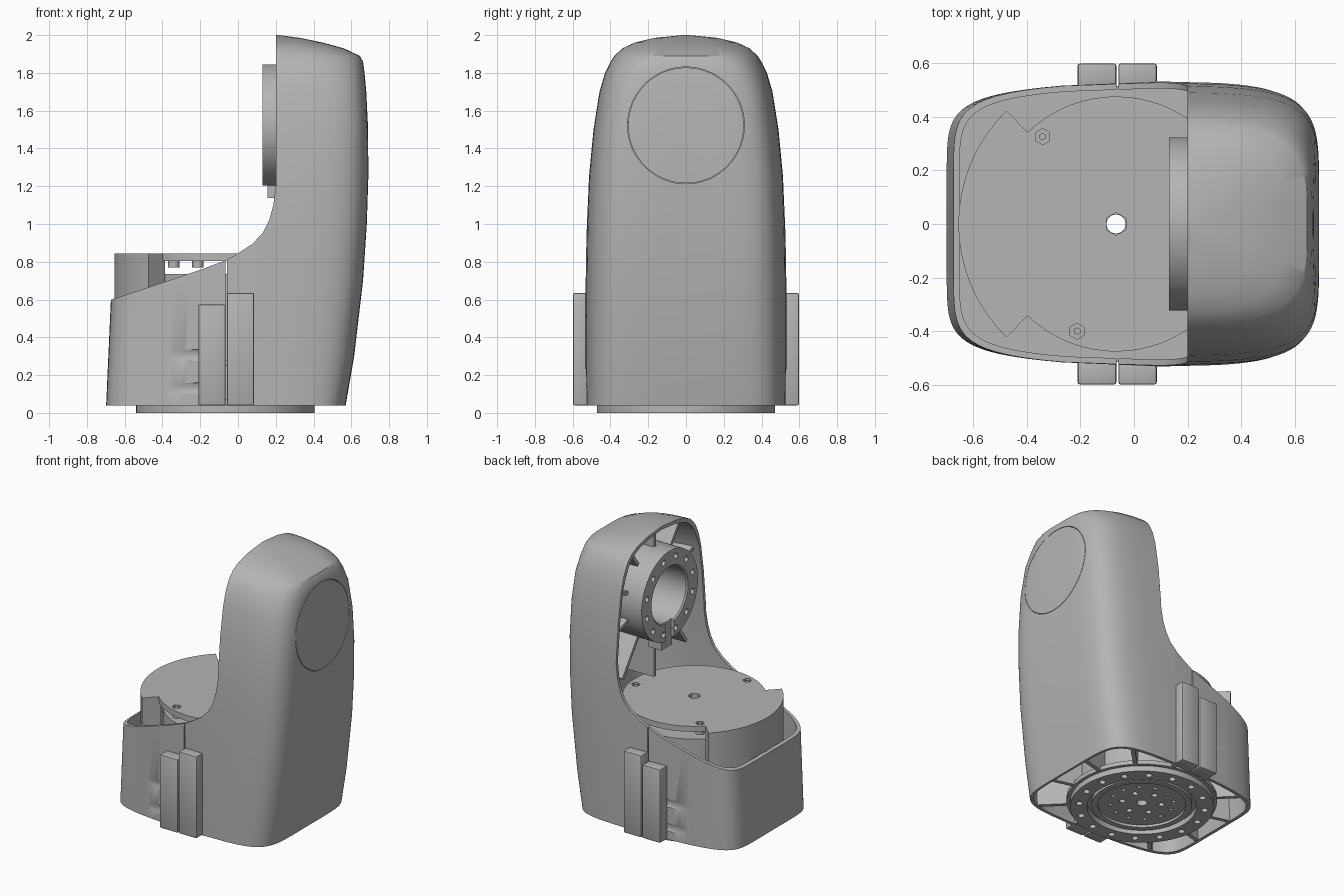
import bpy, bmesh
from math import cos, sin, pi, radians, copysign
from mathutils import Matrix, Vector

if "Cube" in bpy.data.objects:
    bpy.data.objects.remove(bpy.data.objects["Cube"])

GREY = (0.46, 0.46, 0.46, 1)
mat = bpy.data.materials.new("plain grey")
mat.use_nodes = True
mat.diffuse_color = GREY
mat.node_tree.nodes["Principled BSDF"].inputs["Base Color"].default_value = GREY

CX = -0.067          # axis of the round base
HEAD = 1.522         # height of the bearing axis
MID = 0.1            # widest station of the housing
WALL = 0.022
parts = []


def make(name, bm):
    bmesh.ops.recalc_face_normals(bm, faces=bm.faces)
    me = bpy.data.meshes.new(name)
    bm.to_mesh(me)
    bm.free()
    me.materials.append(mat)
    ob = bpy.data.objects.new(name, me)
    bpy.context.scene.collection.objects.link(ob)
    parts.append(ob)
    return ob


def cut(ob, *cutters):
    for c in cutters:
        m = ob.modifiers.new("cut", "BOOLEAN")
        m.operation, m.solver, m.object = "DIFFERENCE", "EXACT", c
    bpy.context.view_layer.update()
    dg = bpy.context.evaluated_depsgraph_get()
    me = bpy.data.meshes.new_from_object(ob.evaluated_get(dg))
    ob.modifiers.clear()
    ob.data = me
    for c in cutters:
        parts.remove(c)
        bpy.data.objects.remove(c)


def add_box(bm, lo, hi):
    lo, hi = Vector(lo), Vector(hi)
    size = Matrix.Diagonal((*(hi - lo), 1))
    bmesh.ops.create_cube(bm, size=1, matrix=Matrix.Translation((lo + hi) / 2) @ size)


def add_cyl(bm, r, z0, z1, matrix=Matrix(), n=16):
    bmesh.ops.create_cone(bm, cap_ends=True, segments=n, radius1=r, radius2=r, depth=z1 - z0,
                          matrix=matrix @ Matrix.Translation((0, 0, (z0 + z1) / 2)))


def add_plate(bm, corners, normal):
    """Flat rib: a polygon thickened both ways along the normal."""
    verts = [bm.verts.new(c + normal * s) for c in corners for s in (-1, 1)]
    bmesh.ops.convex_hull(bm, input=verts)


def prism(name, pts, vec):
    bm = bmesh.new()
    f = bm.faces.new([bm.verts.new(p) for p in pts])
    new = bmesh.ops.extrude_face_region(bm, geom=[f])["geom"]
    bmesh.ops.translate(bm, vec=vec, verts=[g for g in new if isinstance(g, bmesh.types.BMVert)])
    return make(name, bm)


def lathe(name, profile, matrix, n=96):
    """Ring from a closed (radius, height) profile."""
    bm = bmesh.new()
    rings = [[bm.verts.new(matrix @ Vector((r * cos(2 * pi * i / n), r * sin(2 * pi * i / n), z)))
              for r, z in profile] for i in range(n)]
    k = len(profile)
    for i in range(n):
        a, b = rings[i], rings[(i + 1) % n]
        for j in range(k):
            bm.faces.new((a[j], b[j], b[(j + 1) % k], a[(j + 1) % k]))
    return make(name, bm)


# Housing stations: height, back edge, half width
STATIONS = [(0.04, 0.57, 0.53), (0.3, 0.615, 0.531), (0.7, 0.662, 0.531), (1.0, 0.682, 0.526),
            (1.25, 0.69, 0.516), (1.5, 0.689, 0.492), (1.7, 0.679, 0.46), (1.8, 0.67, 0.43),
            (1.86, 0.662, 0.4), (1.89, 0.645, 0.38), (1.93, 0.56, 0.338), (1.96, 0.45, 0.275),
            (1.985, 0.33, 0.175), (2.0, 0.22, 0.03)]


def station(z):
    for (z0, r0, w0), (z1, r1, w1) in zip(STATIONS, STATIONS[1:]):
        if z <= z1:
            t = max(0, (z - z0) / (z1 - z0))
            return r0 + (r1 - r0) * t, w0 + (w1 - w0) * t
    return STATIONS[-1][1:]


def power(z, back):
    return (6 if back else 8) - max(0, z - 1.65) * 9


def span(z, r, back):
    return r - MID if back else MID + 0.7 - 0.045 * z


def taper(u, back):
    return 1 - (0.07 if back else 0.13) * u * u


def loft(name, levels, off, n=128):
    bm = bmesh.new()
    rings = []
    for zv, z in levels:
        r, w = station(z)
        ring = []
        for i in range(n):
            c, s = cos(2 * pi * i / n), sin(2 * pi * i / n)
            back = c >= 0
            p = 2 / power(z, back)
            u, v = abs(c) ** p, abs(s) ** p
            x = MID + copysign(u * (span(z, r, back) - off), c)
            y = copysign(v * max(w - off, 0.006), s) * taper(u, back)
            ring.append(bm.verts.new((x, y, zv)))
        rings.append(ring)
    for a, b in zip(rings, rings[1:]):
        for i in range(n):
            bm.faces.new((a[i], a[(i + 1) % n], b[(i + 1) % n], b[i]))
    bm.faces.new(rings[0])
    bm.faces.new(rings[-1])
    return make(name, bm)


def reach(origin, d, limit):
    """Point where a ray from origin along d meets the housing wall."""
    t = 0.3
    while t < limit:
        x, y, z = origin + d * t
        r, w = station(z + 0.015)
        back = x >= MID
        n = power(z, back)
        u = abs(x - MID) / (span(z, r, back) - 0.012)
        if z > 1.97 or u > 1 or u ** n + (abs(y) / (w - 0.012) / taper(u, back)) ** n > 1:
            break
        t += 0.004
    return origin + d * t


# Hollow housing, open below and along the swept front
zs = [s[0] for s in STATIONS]
housing = loft("housing", [(z, z) for z in zs], 0)
hollow = loft("hollow", [(z - 0.04 if z < 0.1 else z - WALL * (z > 1.75), z) for z in zs], WALL)
sweep = [(-0.9, 0.525), (-0.67, 0.6), (-0.4, 0.69), (-0.2, 0.757), (-0.06, 0.81), (0, 0.845),
         (0.07, 0.89), (0.13, 0.95), (0.165, 1.02), (0.187, 1.1), (0.2, 1.2), (0.2, 2.2), (-0.9, 2.2)]
opening = prism("opening", [(x, -1, z) for x, z in sweep], (0, 2, 0))
bm = bmesh.new()
add_box(bm, (-0.066, -1, -0.1), (-0.058, 1, 1))
seam = make("seam", bm)
along_x = Matrix.Rotation(pi / 2, 4, "Y")
bm = bmesh.new()
for side in (-1, 1):
    for z in (0.13, 0.305):
        add_cyl(bm, 0.047, -0.45, -0.15, Matrix.Translation((0, side * 0.553, z)) @ along_x, 32)
screw_channels = make("screw_channels", bm)
head = Matrix.Translation((0, 0, HEAD)) @ along_x
cap_groove = lathe("cap_groove", [(0.306, 0.652), (0.309, 0.652), (0.309, 0.8), (0.306, 0.8)], head)
cut(housing, hollow, opening, seam, screw_channels, cap_groove)

# Clamp flanges on both sides of the seam
for side, word in ((-1, "right"), (1, "left")):
    for name, x0, x1, top in (("front", -0.21, -0.066, 0.573), ("back", -0.058, 0.085, 0.635)):
        bm = bmesh.new()
        ys = sorted((side * 0.51, side * 0.598))
        add_box(bm, (x0, ys[0], 0.04), (x1, ys[1], top))
        bmesh.ops.bevel(bm, geom=bm.edges[:], offset=0.008, segments=2, affect="EDGES", profile=0.5)
        make(f"{name}_flange_{word}", bm)

# Round core with stepped underside and bolt holes
base = Matrix.Translation((CX, 0, 0))
core = lathe("core", [(0.035, 0.735), (0.035, 0.03), (0.29, 0.03), (0.29, 0.012), (0.33, 0.012),
                      (0.33, 0.04), (0.36, 0.04), (0.36, 0), (0.472, 0), (0.472, 0.04), (0.495, 0.04),
                      (0.495, 0.07), (0.44, 0.07), (0.44, 0.735)], base)


def bolt_holes(count, r, size, z0, z1, matrix):
    bm = bmesh.new()
    for i in range(count):
        a = 2 * pi * (i + 0.5) / count
        add_cyl(bm, size, z0, z1, matrix @ Matrix.Translation((r * cos(a), r * sin(a), 0)))
    return make("bolt_holes", bm)


cut(core, bolt_holes(16, 0.415, 0.022, -0.1, 0.05, base),
    bolt_holes(12, 0.21, 0.013, -0.1, 0.06, base), bolt_holes(6, 0.13, 0.02, -0.1, 0.06, base))

# Floor and radial ribs between core and housing
floor = loft("floor", [(0.25, 0.25), (0.28, 0.28)], 0.01)
bm = bmesh.new()
add_cyl(bm, 0.43, 0.2, 0.35, base, 96)
cut(floor, make("floor_hole", bm))
bm = bmesh.new()
for i in range(12):
    a = radians(15 + 30 * i)
    d = Vector((cos(a), sin(a), 0))
    low, high = Vector((CX, 0, 0.042)), Vector((CX, 0, 0.26))
    add_plate(bm, [low + d * 0.43, reach(low, d, 0.95), reach(high, d, 0.95), high + d * 0.43],
              Vector((-sin(a), cos(a), 0)) * 0.014)
make("base_ribs", bm)


def arc(r, a0, a1, n):
    return [(CX + r * cos(radians(a0 + (a1 - a0) * i / n)), r * sin(radians(a0 + (a1 - a0) * i / n)))
            for i in range(n + 1)]


# Lid with raised front sector and sunk screws
lid = prism("lid", [(x, y, 0.805) for x, y in arc(0.475, -134, 134, 72) + arc(0.587, 134, 226, 32)],
            (0, 0, 0.04))
prism("lid_sector", [(x, y, 0.45) for x, y in arc(0.587, 134, 226, 32) + arc(0.46, 226, 134, 32)],
      (0, 0, 0.36))
bm, posts = bmesh.new(), bmesh.new()
add_cyl(bm, 0.042, 0.7, 0.9, base, 6)
for a in (130, 250, 10):
    spot = base @ Matrix.Translation((0.425 * cos(radians(a)), 0.425 * sin(radians(a)), 0))
    add_cyl(bm, 0.03, 0.828, 0.9, spot, 6)
    add_cyl(posts, 0.03, 0.77, 0.808, spot)
    add_cyl(posts, 0.014, 0.8, 0.838, spot, 6)
cut(lid, make("lid_holes", bm))
make("lid_screws", posts)

# Bearing ring in the head, with bolt circle, key slot, key block and ribs
ring = lathe("bearing_ring", [(0.2, 0.14), (0.21, 0.13), (0.323, 0.13), (0.323, 0.63), (0.2, 0.63)], head)
bm = bmesh.new()
add_box(bm, (0.1, -0.05, HEAD - 0.4), (0.155, 0.05, HEAD - 0.15))
cut(ring, bolt_holes(12, 0.27, 0.02, 0.05, 0.2, head), make("key_slot", bm))
bm = bmesh.new()
add_box(bm, (0.155, -0.06, HEAD - 0.385), (0.26, 0.06, HEAD - 0.3))
make("key_block", bm)
bm = bmesh.new()
for i in range(10):
    a = radians(18 + 36 * i)
    d = Vector((0, cos(a), sin(a)))
    front, rear = Vector((0.25, 0, HEAD)), Vector((0.58, 0, HEAD))
    add_plate(bm, [front + d * 0.31, reach(front, d, 0.62), reach(rear, d, 0.62), rear + d * 0.31],
              Vector((0, -sin(a), cos(a))) * 0.012)
make("head_ribs", bm)

# Smooth shading with sharp creases kept
bpy.ops.object.select_all(action="DESELECT")
for ob in parts:
    ob.select_set(True)
bpy.context.view_layer.objects.active = housing
bpy.ops.object.shade_smooth_by_angle(angle=radians(30))
